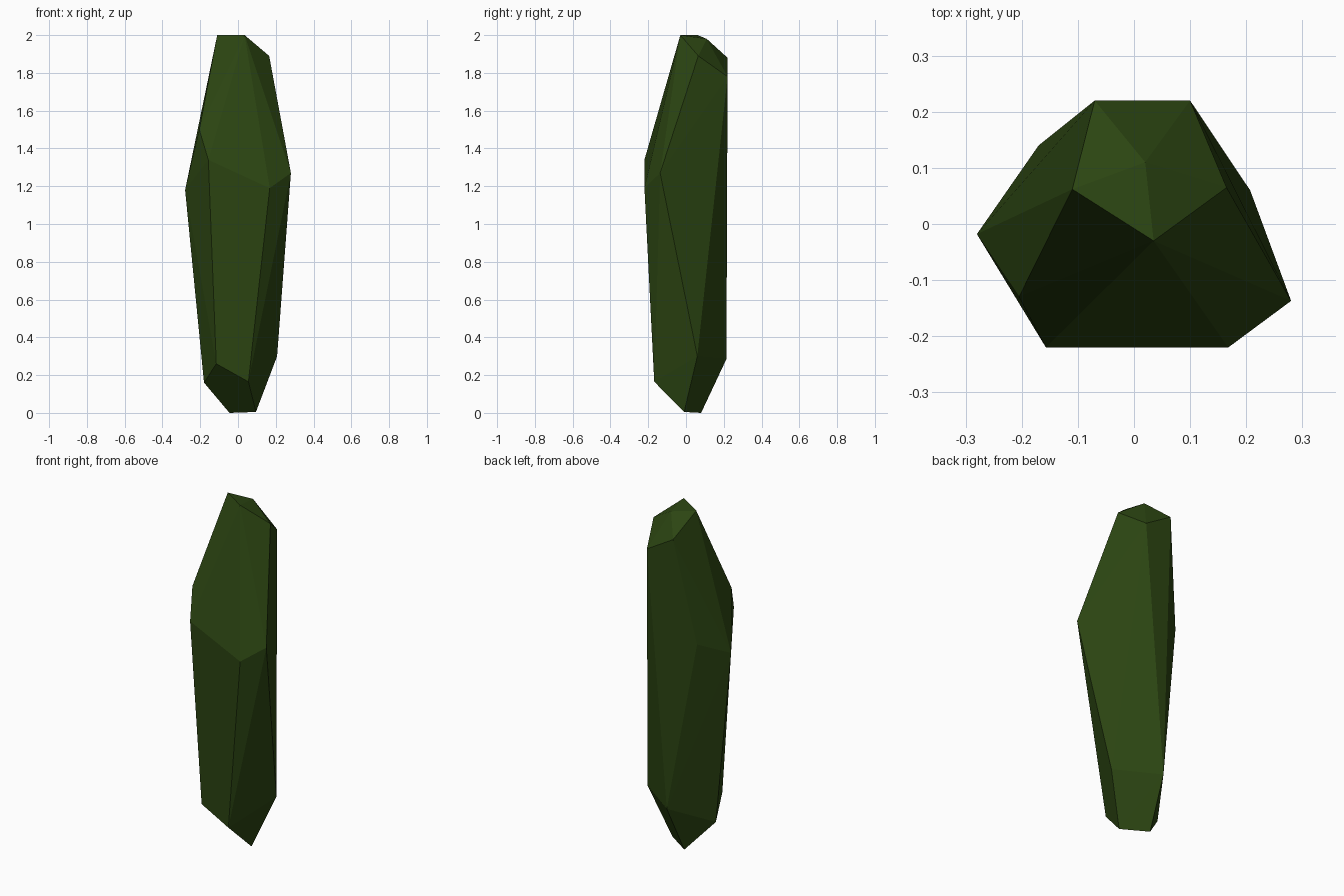
import bpy, bmesh

# Corner points of the faceted shard, grouped by level
crown = [(-0.11, 0.062, 2.0), (0.035, -0.03, 2.0), (0.02, 0.11, 1.98),
         (0.165, 0.065, 1.89), (-0.07, 0.22, 1.88), (0.10, 0.22, 1.78)]
girdle = [(-0.205, -0.13, 1.50), (-0.157, -0.22, 1.34), (0.168, -0.22, 1.19),
          (0.28, -0.137, 1.27), (-0.28, -0.018, 1.18), (-0.17, 0.14, 1.26)]
base = [(0.207, 0.06, 0.30), (-0.025, 0.214, 0.285), (-0.115, -0.173, 0.26),
        (0.055, -0.168, 0.165), (-0.18, -0.02, 0.16),
        (0.095, -0.01, 0.005), (-0.045, 0.08, 0.0)]

# The shard is the flat-faced convex hull of those corners
bm = bmesh.new()
for p in crown + girdle + base:
    bm.verts.new(p)
bmesh.ops.convex_hull(bm, input=bm.verts[:])
bmesh.ops.recalc_face_normals(bm, faces=bm.faces[:])
mesh = bpy.data.meshes.new("crystal_shard")
bm.to_mesh(mesh)
bm.free()

shard = bpy.data.objects.new("crystal_shard", mesh)
bpy.context.collection.objects.link(shard)

# Dark green
mat = bpy.data.materials.new("dark_green")
mat.diffuse_color = (0.025, 0.06, 0.006, 1.0)
mesh.materials.append(mat)
